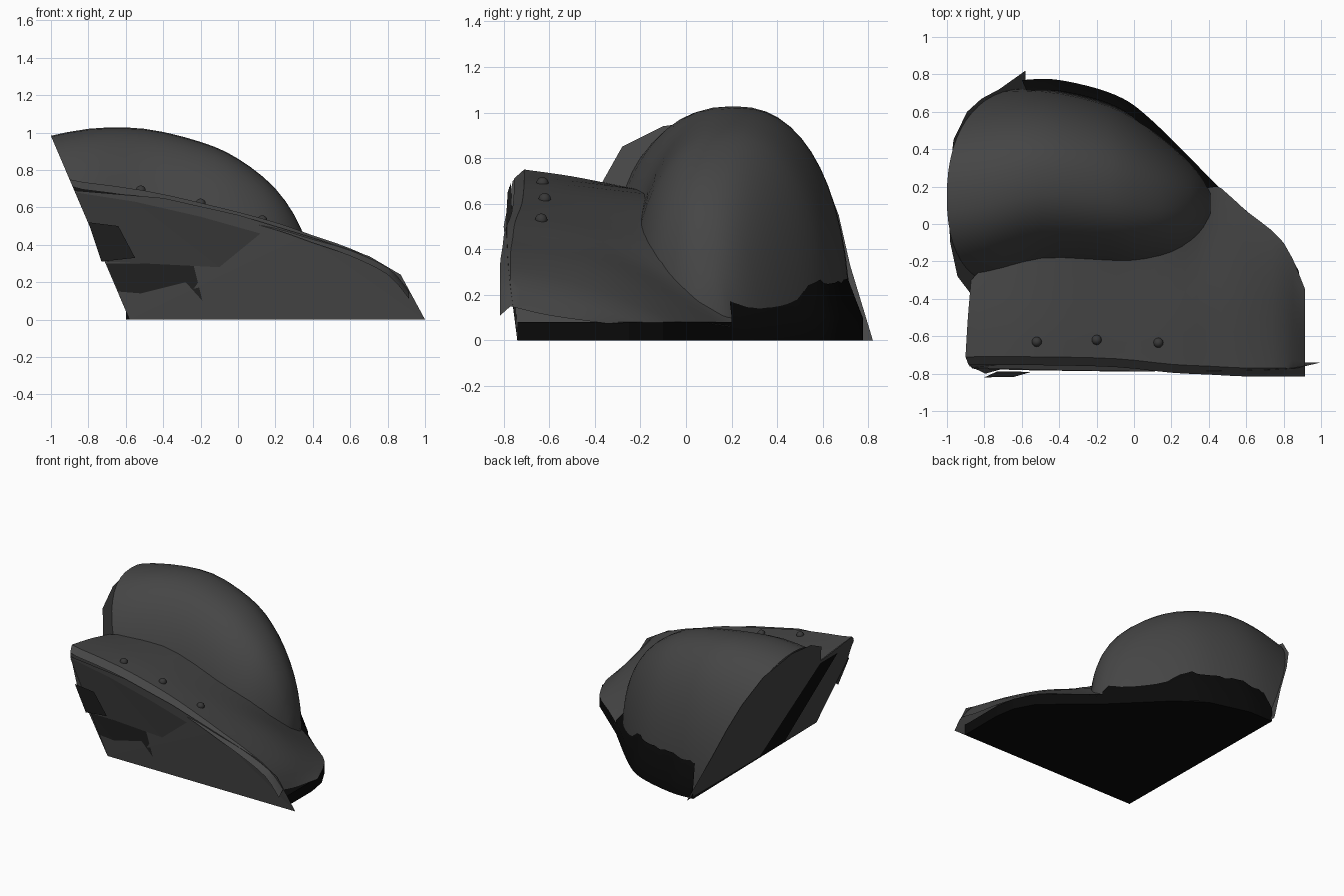
import bpy, bmesh, math, random
from mathutils import Vector

random.seed(4)
cube = bpy.data.objects.get("Cube")
if cube:
    bpy.data.objects.remove(cube)


def material(name, value):
    m = bpy.data.materials.new(name)
    m.use_nodes = True
    c = (value, value, value, 1)
    m.diffuse_color = c
    bsdf = m.node_tree.nodes["Principled BSDF"]
    bsdf.inputs["Base Color"].default_value = c
    bsdf.inputs["Roughness"].default_value = 0.8
    return m


GREY = material("charcoal grey", 0.06)
SHADE = material("dark grey", 0.04)
DEEP = material("deep grey", 0.015)
BLACK = material("black", 0.003)


def finish(name, bm, mat, smooth=True):
    bmesh.ops.recalc_face_normals(bm, faces=bm.faces)
    me = bpy.data.meshes.new(name)
    bm.to_mesh(me)
    bm.free()
    me.materials.append(mat)
    ob = bpy.data.objects.new(name, me)
    bpy.context.collection.objects.link(ob)
    if smooth:
        bpy.ops.object.select_all(action='DESELECT')
        ob.select_set(True)
        bpy.context.view_layer.objects.active = ob
        bpy.ops.object.shade_smooth_by_angle(angle=math.radians(40))
    return ob


def loft(rows):
    """Skin quads between rows of points."""
    bm = bmesh.new()
    grid = [[bm.verts.new(p) for p in r] for r in rows]
    for a, b in zip(grid, grid[1:]):
        for i in range(len(a) - 1):
            bm.faces.new((a[i], a[i + 1], b[i + 1], b[i]))
    return bm


def panel(name, pts, place, mat):
    """Flat outline placed on a surface by a mapping function."""
    bm = bmesh.new()
    bm.faces.new([bm.verts.new(place(*p)) for p in pts])
    bmesh.ops.triangulate(bm, faces=bm.faces)
    return finish(name, bm, mat, False)


def cut_x(z):
    return -0.58 - 0.428 * z


def spline(rows, t):
    """Smooth interpolation through a list of tuples."""
    i = min(int(t), len(rows) - 2)
    f = t - i
    p = [rows[max(0, min(len(rows) - 1, i + k))] for k in (-1, 0, 1, 2)]
    return [b + 0.5 * f * (c - a + f * (2 * a - 5 * b + 4 * c - d
            + f * (3 * (b - c) + d - a))) for a, b, c, d in zip(*p)]


# Dome: stations of x, front y, back y, height, sliced on the slanted side
stations = [(-1.1, -.40, .66, .96), (-.8, -.36, .71, 1.02), (-.5, -.27, .72, 1.02),
            (-.2, -.26, .66, .95), (0, -.25, .57, .86), (.2, -.19, .42, .70),
            (.34, -.08, .28, .48), (.41, .03, .17, .2)]
rows = []
STEPS = 28
for s in range(3 * (len(stations) - 1) + 1):
    x, y0, y1, h = spline(stations, s / 3)
    row = []
    for k in range(STEPS + 1):
        a = math.pi * k / STEPS
        c, sn = math.cos(a), max(0, math.sin(a))
        cy = math.copysign(abs(c) ** 0.88, c)
        row.append(((x, (y0 + y1) / 2 - cy * (y1 - y0) / 2, h * sn ** 0.88)))
    rows.append(row)
bm = loft(rows)
bm.faces.new([v for v in bm.verts][-(STEPS + 1):])
bmesh.ops.bisect_plane(bm, geom=bm.verts[:] + bm.edges[:] + bm.faces[:],
                       plane_co=(-0.58, 0, 0), plane_no=(-1, 0, -0.428), clear_outer=True)
finish("dome", bm, GREY)

# Brim: each column runs front y z, middle y z, back y z
columns = [(-.95, -.71, .75, -.5, .72, -.3, .68), (-.5, -.71, .69, -.5, .68, -.15, .64),
           (-.1, -.72, .60, -.5, .58, -.1, .52), (.2, -.75, .52, -.4, .47, .1, .33),
           (.4, -.76, .45, -.3, .36, .22, .08), (.6, -.77, .38, -.35, .29, .07, .08),
           (.8, -.77, .28, -.45, .20, -.1, .08), (.915, -.77, .15, -.6, .11, -.35, .075)]
rows = []
for s in range(3 * (len(columns) - 1) + 1):
    x, *c = spline(columns, s / 3)
    profile = [c[0:2], c[2:4], c[4:6]]
    pts = [(c[0] - 0.045, c[1] - 0.04)] + [tuple(spline(profile, t / 4)) for t in range(9)]
    rows.append([(max(x, cut_x(z)), y, z) for y, z in pts])
finish("brim", loft(rows), GREY)


# Rivets on the brim
for i, (x, y, z) in enumerate([(-.52, -.63, .69), (-.2, -.62, .62), (.13, -.635, .53)]):
    bpy.ops.mesh.primitive_uv_sphere_add(segments=12, ring_count=8, radius=0.027,
                                         location=(x, y, z))
    bpy.context.object.name = f"rivet_{i + 1}"
    bpy.context.object.data.materials.append(SHADE)
    bpy.ops.object.shade_smooth_by_angle()


# Front wall and the plates on it
def wall(x, z, out=0.0):
    return (x, -0.74 - z * (0.085 + 0.05 * x) - out, z)


def plate_at(out):
    return lambda x, z: wall(x, z, out)


panel("front_wall", [(-.58, 0), (1, 0), (.87, .24), (.7, .34), (.36, .45), (0, .56),
                     (-.4, .65), (-.875, .69)], wall, GREY)
panel("front_plate", [(-.87, .68), (-.55, .63), (-.2, .55), (.12, .46), (-.1, .28), (-.7, .31)],
      plate_at(.006), SHADE)
panel("recess", [(-.705, .3), (-.24, .3), (-.19, .1), (-.28, .2), (-.46, .22), (-.52, .14),
                 (-.64, .15)], plate_at(.005), DEEP)
panel("side_flap", [(-.8, .52), (-.64, .5), (-.55, .33), (-.73, .31)],
      lambda x, z: (x, -0.74 - 0.154 * z, z), DEEP)


# Slanted side panel with its dark gap
def side(y, z, out=0.0):
    return (cut_x(z) - out, y, z)


panel("side_panel", [(.82, 0), (.72, .33), (.67, .55), (.6, .73), (.45, .9), (.15, .975),
                     (-.1, .94), (-.28, .85), (-.37, .69), (-.5, .71), (-.71, .75),
                     (-.76, .7), (-.8, .5), (-.74, 0)], side, GREY)
panel("side_gap", [(-.04, 0), (-.37, .67), (-.58, .67), (-.34, 0)],
      lambda y, z: side(y, z, .005), BLACK)

# Black base, with a ragged skirt rising around the back of the dome
rim = [(-.6, .77), (-.4, .77), (-.1, .69), (.1, .55), (.45, .2), (.8, -.1), (.88, -.25),
       (.905, -.4), (.905, -.74), (-.58, -.74)]
bm = bmesh.new()
low = [bm.verts.new((x, y, 0)) for x, y in rim]
high = [bm.verts.new((x, y, .08)) for x, y in rim]
bm.faces.new(low)
for i in range(len(rim) - 2):
    bm.faces.new((low[i], low[i + 1], high[i + 1], high[i]))
finish("base", bm, BLACK, False)

rows = [[], [], []]
for k in range(25):
    x, y = spline(rim[:5], k / 6)
    top = 0.26 - 0.09 * max(0, k / 24 - 0.6) / 0.4 + random.uniform(-.015, .015)
    inner = Vector((x, y)).lerp(Vector((-.3, .1)), 0.09)
    rows[0].append((x, y, 0))
    rows[1].append((x, y, .1))
    rows[2].append((max(inner.x, cut_x(top)), inner.y, top))
finish("skirt", loft(rows), BLACK)
